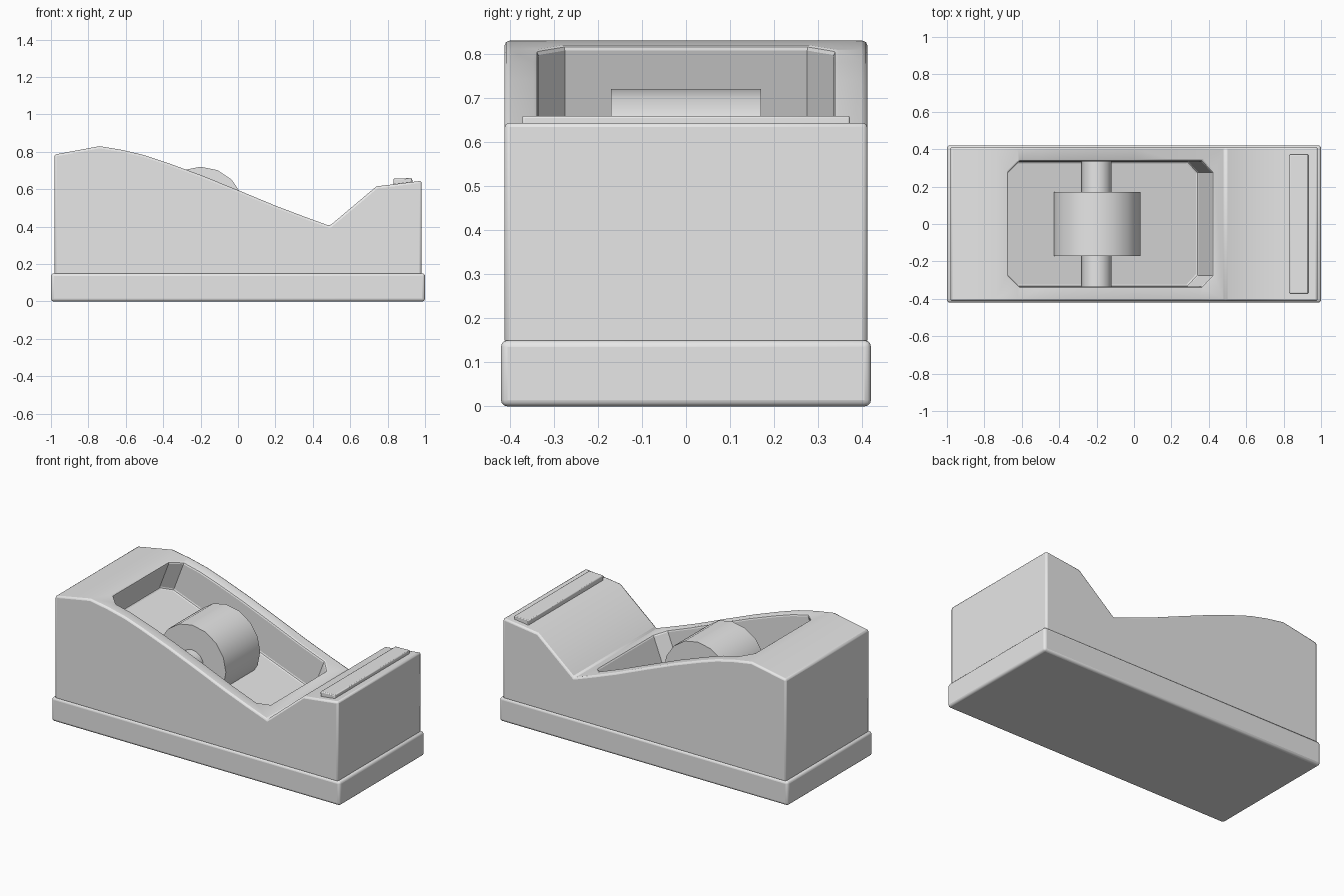
import bpy, bmesh, math
from mathutils import Matrix

if "Cube" in bpy.data.objects:
    bpy.data.objects.remove(bpy.data.objects["Cube"])

grey = bpy.data.materials.new("light_grey")
grey.diffuse_color = (0.8, 0.8, 0.8, 1)
grey.use_nodes = True
grey.node_tree.nodes["Principled BSDF"].inputs["Base Color"].default_value = grey.diffuse_color


def finish(bm, name, material=grey):
    bmesh.ops.recalc_face_normals(bm, faces=bm.faces)
    me = bpy.data.meshes.new(name)
    bm.to_mesh(me)
    bm.free()
    me.materials.append(material)
    ob = bpy.data.objects.new(name, me)
    bpy.context.collection.objects.link(ob)
    return ob


def box(name, size, matrix):
    bm = bmesh.new()
    bmesh.ops.create_cube(bm, size=1, matrix=matrix @ Matrix.Diagonal((*size, 1)))
    return finish(bm, name)


def bevel(ob, width, segments, angle=50):
    m = ob.modifiers.new("soft_edges", 'BEVEL')
    m.width, m.segments = width, segments
    m.limit_method, m.angle_limit = 'ANGLE', math.radians(angle)


def smooth(ob, angle=35):
    bpy.ops.object.select_all(action='DESELECT')
    bpy.context.view_layer.objects.active = ob
    ob.select_set(True)
    bpy.ops.object.shade_smooth_by_angle(angle=math.radians(angle))


def cylinder(name, radius, length, x, z, sides):
    bm = bmesh.new()
    bmesh.ops.create_cone(bm, cap_ends=True, segments=sides, radius1=radius,
                          radius2=radius, depth=length,
                          matrix=Matrix.Translation((x, 0, z)) @ Matrix.Rotation(math.pi / 2, 4, 'X'))
    ob = finish(bm, name)
    smooth(ob)
    return ob


# Base plate
base = box("base", (2, 0.84, 0.15), Matrix.Translation((0, 0, 0.075)))
bevel(base, 0.015, 3)
smooth(base)

# Body: side profile extruded across the width
profile = [(-0.982, 0.14), (-0.982, 0.785), (-0.74, 0.83), (-0.62, 0.81), (-0.5, 0.782),
           (-0.38, 0.742), (-0.2, 0.676), (0, 0.595), (0.2, 0.512), (0.35, 0.455),
           (0.49, 0.404), (0.74, 0.615), (0.982, 0.645), (0.982, 0.14)]
bm = bmesh.new()
face = bm.faces.new([bm.verts.new((x, -0.412, z)) for x, z in profile])
side = bmesh.ops.extrude_face_region(bm, geom=[face])["geom"]
bmesh.ops.translate(bm, vec=(0, 0.824, 0),
                    verts=[v for v in side if isinstance(v, bmesh.types.BMVert)])
body = finish(bm, "body")

# Well cutter: box tilted along the slope with chamfered corners
tilt = Matrix.Rotation(math.radians(21), 4, 'Y')
cutter = box("well_cutter", (1.156, 0.67, 0.6),
             tilt @ Matrix.Translation((-0.34, 0, 0.332 + 0.3)))
bm = bmesh.new()
bm.from_mesh(cutter.data)
up = tilt.to_3x3().col[2]
corners = [e for e in bm.edges
           if abs((e.verts[0].co - e.verts[1].co).normalized().dot(up)) > 0.9]
bmesh.ops.bevel(bm, geom=corners, offset=0.06, segments=1, affect='EDGES')
bm.to_mesh(cutter.data)
bm.free()
cutter.hide_render = True
cutter.hide_viewport = True

cut = body.modifiers.new("well", 'BOOLEAN')
cut.operation, cut.solver, cut.object = 'DIFFERENCE', 'EXACT', cutter
bevel(body, 0.014, 2)
smooth(body)

# Tape spool and its axle
cylinder("spool", 0.235, 0.34, -0.2, 0.485, 16)
cylinder("axle", 0.08, 0.69, -0.2, 0.485, 16)

# Cutting strip on the raised nose
strip = box("cutting_strip", (0.1, 0.744, 0.04),
            Matrix.Translation((0.882, 0, 0.638)) @ Matrix.Rotation(math.radians(-2), 4, 'Y'))
bevel(strip, 0.005, 2)
smooth(strip)
